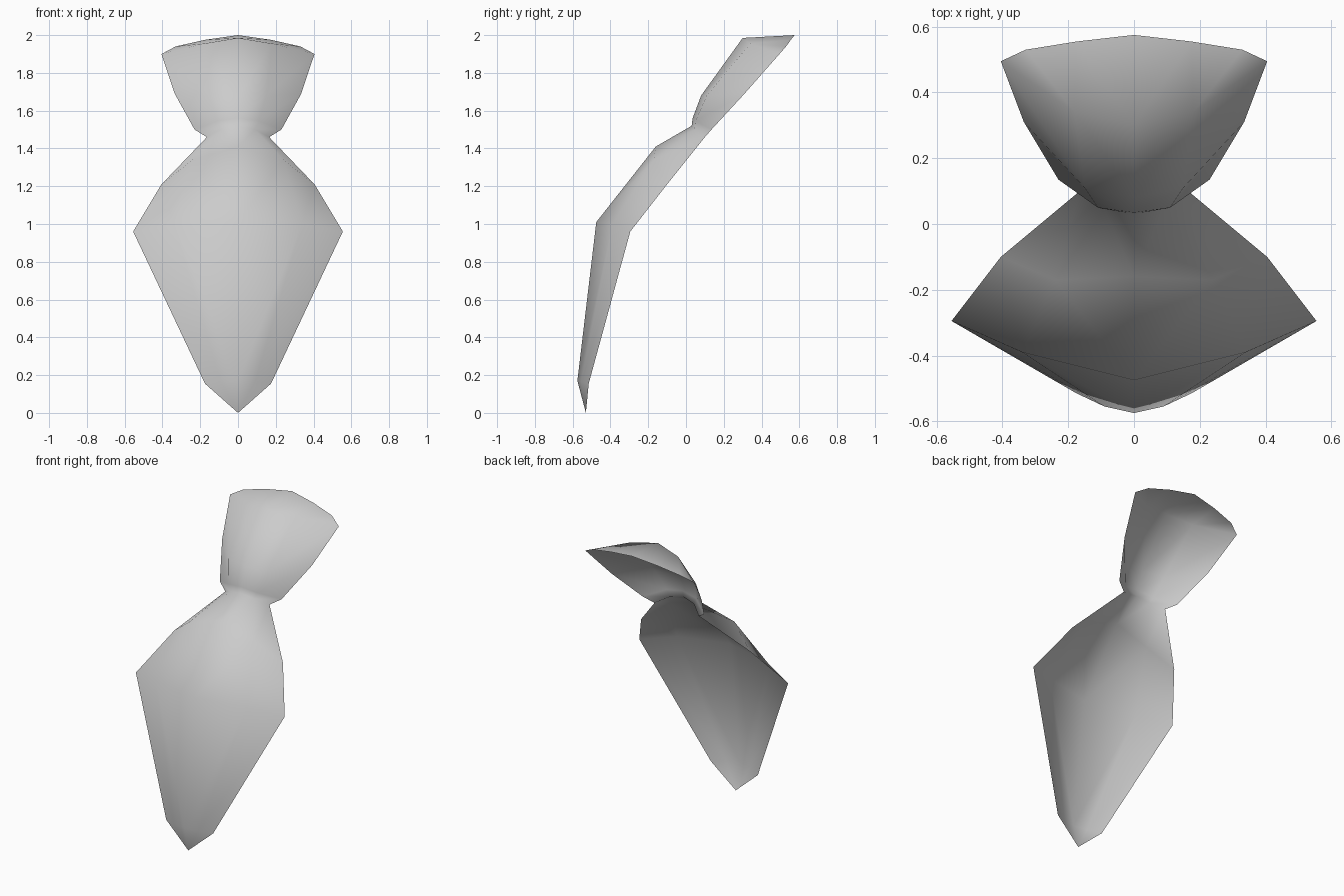
import bpy
import bmesh

cube = bpy.data.objects.get("Cube")
if cube:
    bpy.data.objects.remove(cube, do_unlink=True)


def flat_material(name, colour):
    material = bpy.data.materials.new(name)
    material.use_nodes = True
    material.diffuse_color = colour
    shader = material.node_tree.nodes["Principled BSDF"]
    shader.inputs["Base Color"].default_value = colour
    return material


def half_sheet(bm, tip, rows):
    """Skin the rows from centre line to hem, closing the lowest row onto a tip."""
    tip_vert = bm.verts.new(tip)
    grid = [[bm.verts.new(point) for point in row] for row in rows]
    for left, right in zip(grid[0], grid[0][1:]):
        bm.faces.new((tip_vert, right, left))
    for lower, upper in zip(grid, grid[1:]):
        for i in range(len(lower) - 1):
            bm.faces.new((lower[i], lower[i + 1], upper[i + 1], upper[i]))


# Each row runs from the centre line, over the soft shoulder, to the hem
tail_rows = [
    [(0, -.575, .17), (.09, -.555, .165), (.175, -.515, .155)],
    [(0, -.475, 1.01), (.34, -.39, 1.0), (.555, -.295, .96)],
    [(0, -.16, 1.41), (.24, -.17, 1.34), (.405, -.10, 1.21)],
]
neck_rows = [
    [(0, .03, 1.52), (.09, .045, 1.5), (.165, .10, 1.46)],
    [(0, .035, 1.56), (.11, .05, 1.545), (.23, .135, 1.5)],
]
fan_rows = [
    [(0, .08, 1.68), (.15, .11, 1.68), (.335, .31, 1.69)],
    [(0, .30, 1.985), (.18, .34, 1.955), (.405, .495, 1.9)],
    [(0, .575, 2), (.175, .555, 1.975), (.33, .53, 1.94)],
]

# Pinched cloth: hanging tail, narrow neck and flared upper fan
bm = bmesh.new()
half_sheet(bm, (0, -.53, 0), tail_rows + neck_rows + fan_rows)
mesh = bpy.data.meshes.new("pinched_cloth")
bm.to_mesh(mesh)
bm.free()
cloth = bpy.data.objects.new("pinched_cloth", mesh)
bpy.context.collection.objects.link(cloth)
mesh.materials.append(flat_material("pale_grey", (.6, .6, .6, 1)))

# Matching other half, welded along the centre line
mirror = cloth.modifiers.new("mirror", "MIRROR")
mirror.use_axis[0] = True
mirror.use_clip = True

for polygon in mesh.polygons:
    polygon.use_smooth = True
